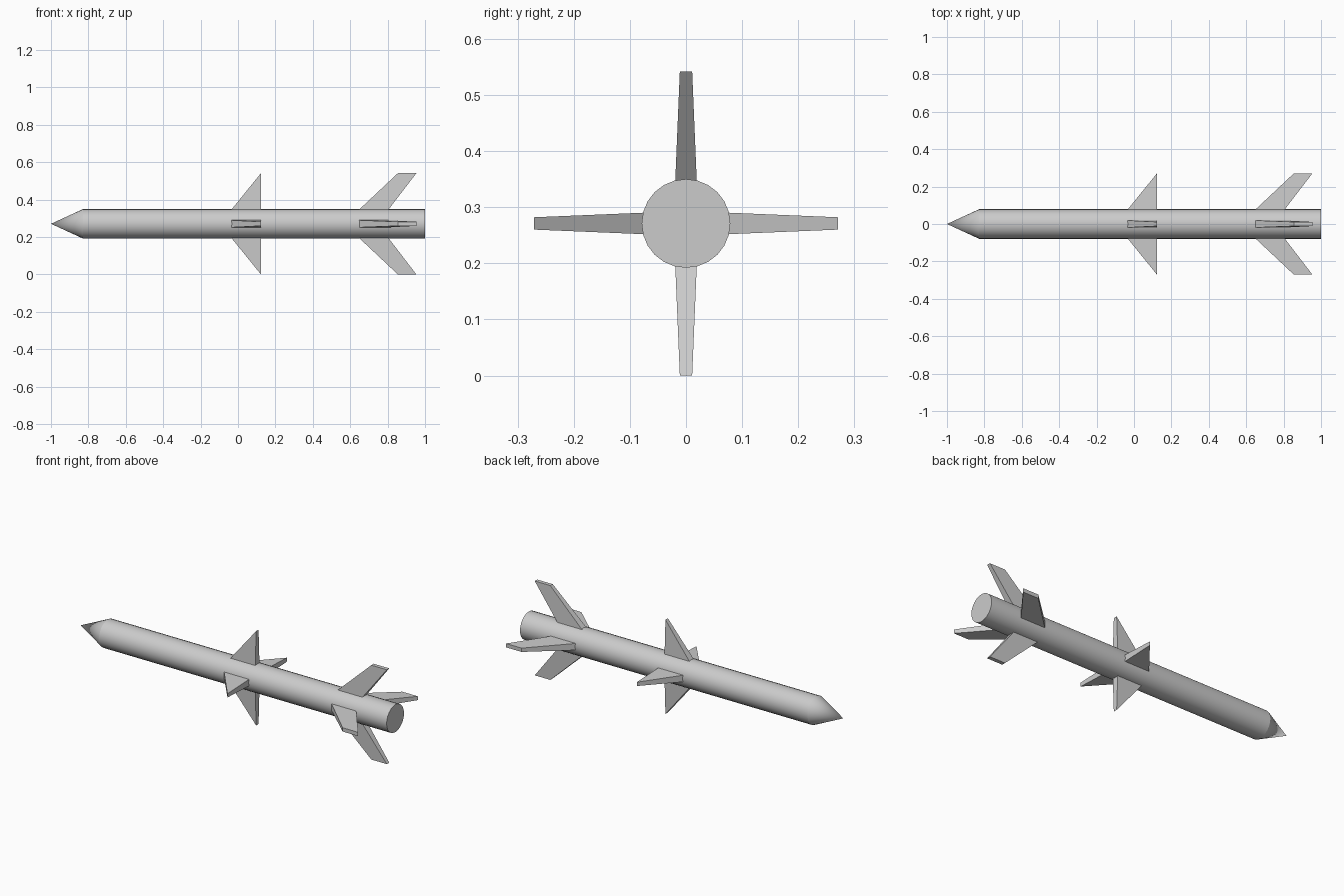
import bpy, bmesh
from math import radians, pi
from mathutils import Matrix, Vector

if "Cube" in bpy.data.objects:
    bpy.data.objects.remove(bpy.data.objects["Cube"])

R, AXIS_Z = 0.079, 0.271
SIDES = 24


def new_object(name, bm):
    bmesh.ops.recalc_face_normals(bm, faces=bm.faces[:])
    mesh = bpy.data.meshes.new(name)
    bm.to_mesh(mesh)
    bm.free()
    ob = bpy.data.objects.new(name, mesh)
    bpy.context.collection.objects.link(ob)
    return ob


def body():
    # Tube with a pointed nose at -x and a flat tail at +x
    bm = bmesh.new()
    tip = bm.verts.new((-1, 0, AXIS_Z))
    rings = []
    for x in (-0.828, 1.0):
        rings.append([bm.verts.new(Vector((x, 0, AXIS_Z)) + Matrix.Rotation(
            2 * pi * i / SIDES, 3, 'X') @ Vector((0, 0, R))) for i in range(SIDES)])
    for i in range(SIDES):
        j = (i + 1) % SIDES
        bm.faces.new((tip, rings[0][i], rings[0][j]))
        bm.faces.new((rings[0][i], rings[1][i], rings[1][j], rings[0][j]))
    bm.faces.new(rings[1])
    ob = new_object("body", bm)
    bpy.context.view_layer.objects.active = ob
    ob.select_set(True)
    bpy.ops.object.shade_smooth_by_angle(angle=radians(20))
    ob.select_set(False)


def fin(name, profile, angle):
    # profile: (x, radius) outline; thickness tapers from root to tip
    bm = bmesh.new()
    turn = Matrix.Rotation(angle, 3, 'X')
    sides = []
    for s in (-1, 1):
        ring = []
        for x, r in profile:
            half = 0.019 - 0.008 * (r - R) / (0.271 - R)
            ring.append(bm.verts.new(turn @ Vector((x, s * half, r)) + Vector((0, 0, AXIS_Z))))
        bm.faces.new(ring)
        sides.append(ring)
    n = len(profile)
    for i in range(n):
        j = (i + 1) % n
        bm.faces.new((sides[0][i], sides[0][j], sides[1][j], sides[1][i]))
    new_object(name, bm)


body()

# Four triangular mid fins and four swept tail fins, roots sunk into the body
mid_profile = [(-0.044, 0.065), (0.123, 0.065), (0.123, 0.271)]
tail_profile = [(0.636, 0.065), (0.796, 0.065), (0.954, 0.271), (0.855, 0.271)]
for k, side in enumerate(("top", "left", "bottom", "right")):
    fin("mid_fin_" + side, mid_profile, k * pi / 2)
    fin("tail_fin_" + side, tail_profile, k * pi / 2)
